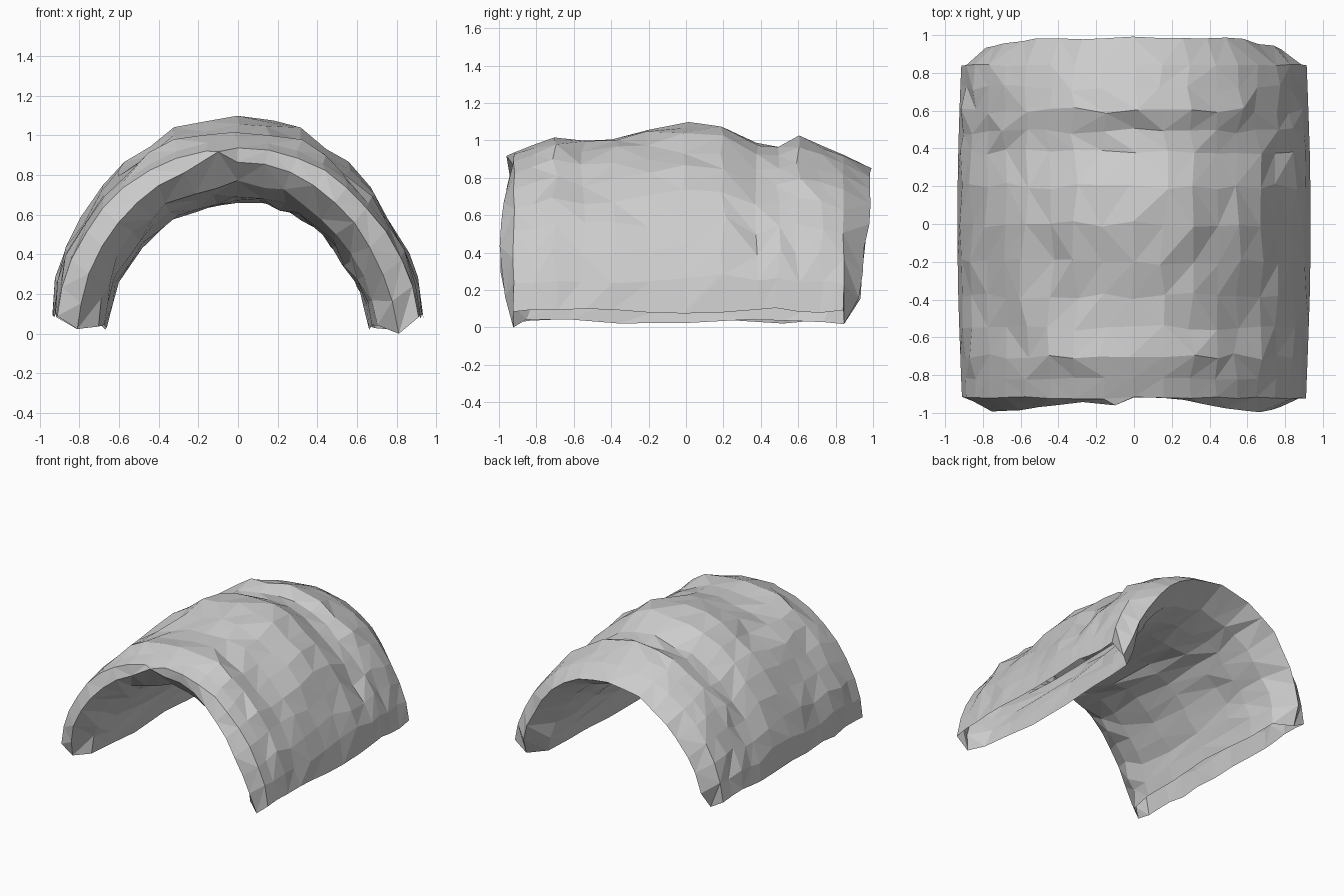
import bpy, bmesh, math, random
from mathutils import Vector

cube = bpy.data.objects.get("Cube")
if cube:
    bpy.data.objects.remove(cube, do_unlink=True)
random.seed(11)

stone = bpy.data.materials.new("grey stone")
stone.use_nodes = True
grey = (0.6, 0.6, 0.6, 1)
stone.diffuse_color = grey
stone.node_tree.nodes["Principled BSDF"].inputs["Base Color"].default_value = grey

SEG = 18
# crown height of the outer skin along the passage
CROWN = [(-0.92, 0.94), (-0.82, 0.98), (-0.7, 1.03), (-0.55, 1.01), (-0.38, 1.02),
         (-0.2, 1.05), (0, 1.09), (0.2, 1.08), (0.38, 0.98), (0.49, 0.98),
         (0.6, 1.02), (0.72, 0.98), (0.84, 0.93)]


def jitter(a):
    return random.uniform(-a, a)


def arch(bm, depth, top, width, base, rough):
    """One roughened arch; depth gives y from the height share (0 foot, 1 crown)."""
    row = []
    for k in range(SEG + 1):
        foot = k in (0, SEG)
        a = math.pi * k / SEG
        if not foot:
            a += jitter(rough * 1.5)
        s = max(math.sin(a), 0)
        r = 1 + jitter(rough)
        # haunches lean in, more so on the left side
        lean = 1 - (0.03 if k < SEG / 2 else 0.065) * abs(math.sin(2 * a))
        x = -width * math.cos(a) * (1 if foot else r * lean)
        z = base + (top - base) * s * r + (jitter(0.018) if foot else 0)
        row.append(bm.verts.new((x, depth(s) + jitter(rough), z)))
    return row


bm = bmesh.new()

# Outer skin, back lip, hollow inside and front lip form one loop of arches
outer = [arch(bm, lambda s: y, z, 0.905 + 0.03 * math.cos(y * 1.5), 0.09,
              0.006 if abs(y) > 0.8 else 0.018) for y, z in CROWN]
back = arch(bm, lambda s: 0.85 + 0.14 * s ** 0.33, 0.85, 0.81, 0.015, 0.01)
inner = [arch(bm, lambda s: y * 0.9, 0.665 + 0.12 * abs(y) ** 3, 0.66 + 0.06 * abs(y) ** 4,
              0.04, 0.025) for y, z in CROWN[::2]]
front = arch(bm, lambda s: -0.92 - 0.075 * 4 * (s * (1 - s)) ** 1.0, 0.87, 0.81, 0.015, 0.006)
front[SEG // 2 - 1].co = (-0.1, -0.96, 0.92)

# Weathered pits in the outer skin
for pit in [(0.6, -0.62, 0.76), (0.78, 0.3, 0.5), (-0.78, 0.5, 0.5),
            (-0.45, -0.1, 0.92), (-0.1, 0.43, 0.98)]:
    near = min((v for row in outer[1:-1] for v in row[1:-1]),
               key=lambda v: (v.co - Vector(pit)).length)
    near.co -= Vector((near.co.x, 0, near.co.z)).normalized() * 0.035

# Join neighbouring arches with facets; the feet stay open underneath
loop = outer + [back] + inner[::-1] + [front]
for i, row in enumerate(loop):
    nxt = loop[(i + 1) % len(loop)]
    for k in range(SEG):
        a, b, c, d = row[k], row[k + 1], nxt[k + 1], nxt[k]
        if random.random() < 0.5:
            bm.faces.new((a, b, c))
            bm.faces.new((a, c, d))
        else:
            bm.faces.new((a, b, d))
            bm.faces.new((b, c, d))

# Settle the lowest point on the ground
low = min(v.co.z for v in bm.verts)
for v in bm.verts:
    v.co.z -= low
bmesh.ops.recalc_face_normals(bm, faces=bm.faces)
mesh = bpy.data.meshes.new("rock_arch")
bm.to_mesh(mesh)
bm.free()
mesh.materials.append(stone)
bpy.context.collection.objects.link(bpy.data.objects.new("rock_arch", mesh))
